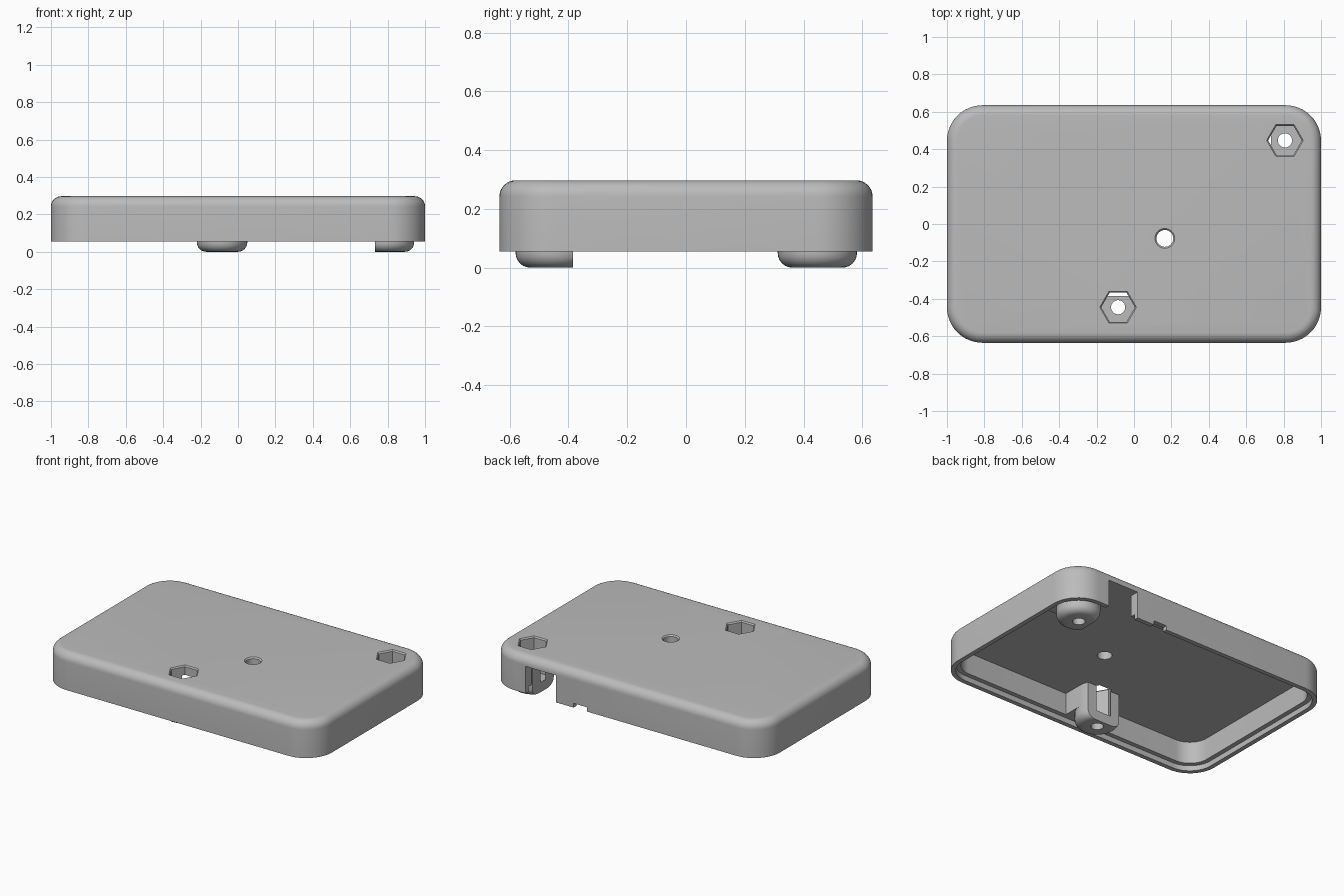
import bpy
import bmesh
from math import cos, sin, pi, radians

cube = bpy.data.objects.get("Cube")
if cube:
    bpy.data.objects.remove(cube, do_unlink=True)

grey = bpy.data.materials.new("plain_grey")
grey.use_nodes = True
COLOUR = (0.5, 0.5, 0.5, 1)
grey.diffuse_color = COLOUR
grey.node_tree.nodes["Principled BSDF"].inputs["Base Color"].default_value = COLOUR

HX, HY, CORNER = 1.0, 0.635, 0.19      # outer size of the lid
RIM, LEDGE, CEILING, TOP = 0.055, 0.09, 0.235, 0.297
WALL, LIP, FILLET = 0.06, 0.03, 0.055


def rounded_rect(inset, z, steps=12):
    """Ring of points along the lid outline, moved inwards."""
    r = CORNER - inset
    ring = []
    for i, (sx, sy) in enumerate(((1, 1), (-1, 1), (-1, -1), (1, -1))):
        for k in range(steps + 1):
            a = (i + k / steps) * pi / 2
            ring.append((sx * (HX - CORNER) + r * cos(a),
                         sy * (HY - CORNER) + r * sin(a), z))
    return ring


def circle(x, y, r, z, sides=40):
    return [(x + r * cos(2 * pi * k / sides), y + r * sin(2 * pi * k / sides), z)
            for k in range(sides)]


def loft(name, rings):
    """Closed solid through rings ordered from bottom to top."""
    bm = bmesh.new()
    loops = [[bm.verts.new(p) for p in ring] for ring in rings]
    n = len(loops[0])
    for a, b in zip(loops, loops[1:]):
        for k in range(n):
            j = (k + 1) % n
            bm.faces.new((a[k], a[j], b[j], b[k]))
    bm.faces.new(loops[0][::-1])
    bm.faces.new(loops[-1])
    bmesh.ops.recalc_face_normals(bm, faces=bm.faces)
    mesh = bpy.data.meshes.new(name)
    bm.to_mesh(mesh)
    bm.free()
    mesh.materials.append(grey)
    obj = bpy.data.objects.new(name, mesh)
    bpy.context.collection.objects.link(obj)
    return obj


def block(name, x0, x1, y0, y1, z0, z1):
    base = ((x0, y0), (x1, y0), (x1, y1), (x0, y1))
    return loft(name, [[(x, y, z) for x, y in base] for z in (z0, z1)])


def combine(target, tool, operation):
    """Apply a boolean and remove the tool."""
    mod = target.modifiers.new("combine", 'BOOLEAN')
    mod.operation, mod.solver, mod.object = operation, 'EXACT', tool
    graph = bpy.context.evaluated_depsgraph_get()
    mesh = bpy.data.meshes.new_from_object(target.evaluated_get(graph))
    target.modifiers.clear()
    target.data = mesh
    bpy.data.objects.remove(tool, do_unlink=True)


def cut(target, tool):
    combine(target, tool, 'DIFFERENCE')


def join(target, tool):
    combine(target, tool, 'UNION')


# Outer lid with a rounded top edge
rings = [rounded_rect(0, RIM)]
for k in range(9):
    a = k / 8 * pi / 2
    rings.append(rounded_rect(FILLET * (1 - cos(a)), TOP - FILLET * (1 - sin(a))))
lid = loft("case_lid", rings)

# Hollow inside with a stepped lip around the rim
cut(lid, loft("hollow", [rounded_rect(LIP, RIM - 0.03), rounded_rect(LIP, LEDGE),
                         rounded_rect(WALL, LEDGE), rounded_rect(WALL, CEILING)]))

# Connector opening and small latch notch in the back wall
cut(lid, block("connector_opening", 0.505, 0.728, 0.5, 0.7, 0, CEILING - 0.002))
cut(lid, block("latch_notch", 0.28, 0.377, 0.56, 0.7, 0, RIM + 0.028))

# Screw posts: round foot, web to the wall, flat clearance cut on one side
POST, EDGE = 0.135, 0.05
POSTS = [
    # centre, web limits (x0, x1, y0, y1), clearance limits
    ((-0.085, -0.445), (-0.22, 0.05, -0.6, -0.445), (-0.5, 0.5, -0.385, 0)),
    ((0.807, 0.447), (0.807, 0.945, 0.312, 0.56), (0.4, 0.732, 0, 0.8)),
]
for (x, y), web, clearance in POSTS:
    rings = []
    for k in range(7):
        a = k / 6 * pi / 2
        rings.append(circle(x, y, POST - EDGE * (1 - sin(a)), EDGE * (1 - cos(a))))
    rings.append(circle(x, y, POST, CEILING + 0.01))
    post = loft("screw_post", rings)
    join(post, block("web", *web, LEDGE, CEILING + 0.01))
    cut(post, block("clearance", *clearance, -0.1, 0.5))
    join(lid, post)

# Nut pockets with a slight edge chamfer, and screw holes below them
for (x, y), _, _ in POSTS:
    cut(lid, loft("nut_pocket", [circle(x, y, r, z, 6) for r, z in
                                 ((0.09, 0.065), (0.09, TOP - 0.008), (0.108, TOP + 0.01))]))
    cut(lid, loft("screw_hole", [circle(x, y, 0.038, z, 24) for z in (-0.05, 0.1)]))

# Button access hole
cut(lid, loft("button_hole", [circle(0.165, -0.077, r, z, 32) for r, z in
                              ((0.045, 0.2), (0.045, TOP - 0.008), (0.06, TOP + 0.007))]))

bpy.ops.object.select_all(action='DESELECT')
lid.select_set(True)
bpy.context.view_layer.objects.active = lid
bpy.ops.object.shade_smooth_by_angle(angle=radians(30))
